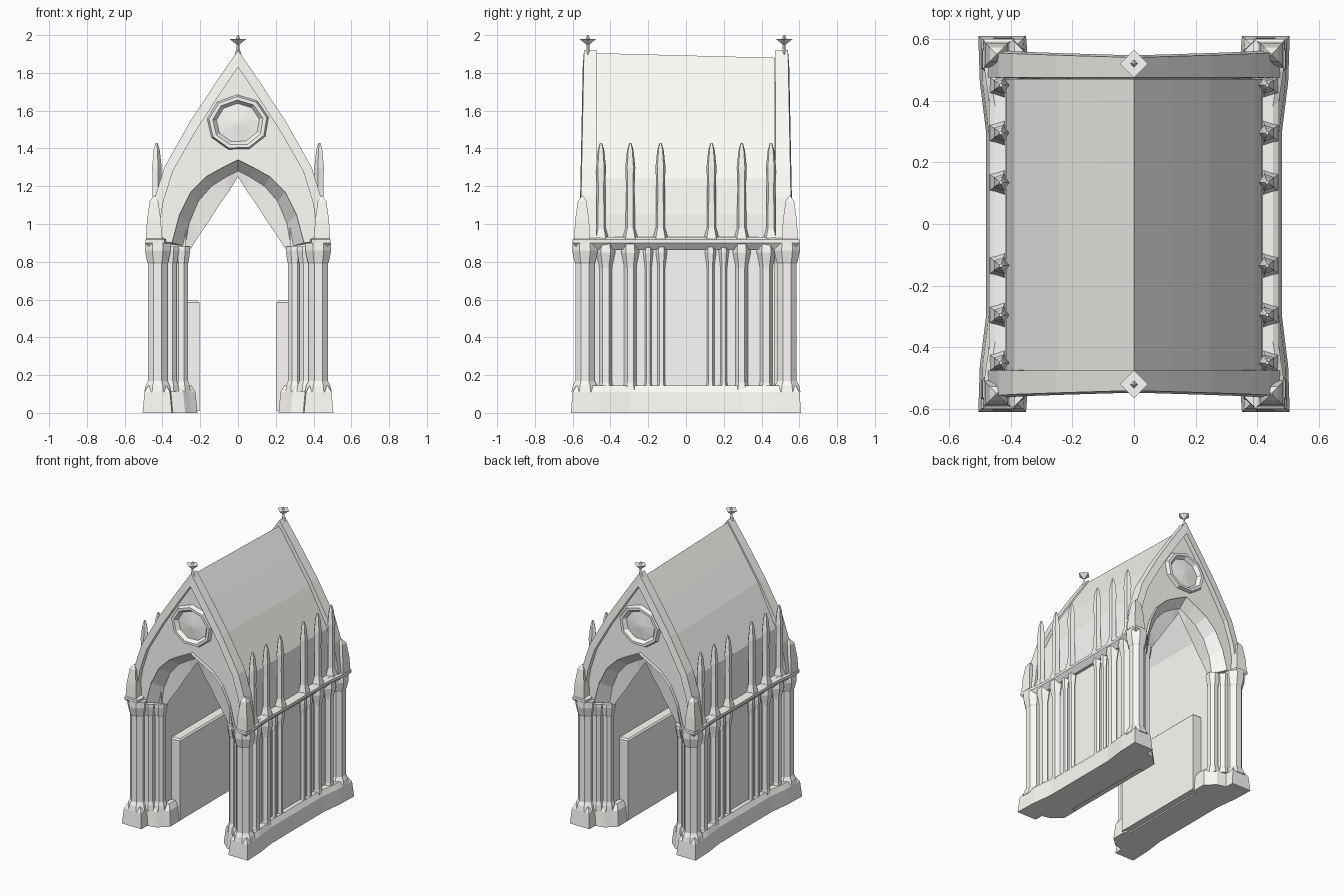
import bpy, bmesh, math

if "Cube" in bpy.data.objects:
    bpy.data.objects.remove(bpy.data.objects["Cube"])

stone = bpy.data.materials.new("pale_stone")
stone.diffuse_color = (1.0, 0.98, 0.95, 1)
stone.use_nodes = True
stone.node_tree.nodes["Principled BSDF"].inputs["Base Color"].default_value = stone.diffuse_color


def make(name, verts, faces, mirror=(False, False)):
    bm = bmesh.new()
    vs = [bm.verts.new(v) for v in verts]
    for f in faces:
        bm.faces.new([vs[i] for i in f])
    bmesh.ops.recalc_face_normals(bm, faces=bm.faces)
    me = bpy.data.meshes.new(name)
    bm.to_mesh(me)
    bm.free()
    me.materials.append(stone)
    ob = bpy.data.objects.new(name, me)
    bpy.context.collection.objects.link(ob)
    if any(mirror):
        m = ob.modifiers.new("mirror", 'MIRROR')
        m.use_axis = (mirror[0], mirror[1], False)
        m.use_mirror_merge = False
    return ob


def stack(name, loops, mirror=(False, False)):
    """Skin a list of closed loops that have equal point counts, and cap the ends."""
    n = len(loops[0])
    verts = [p for lp in loops for p in lp]
    faces = [(k * n + i, k * n + (i + 1) % n, (k + 1) * n + (i + 1) % n, (k + 1) * n + i)
             for k in range(len(loops) - 1) for i in range(n)]
    faces += [tuple(range(n)), tuple(range(len(verts) - n, len(verts)))]
    return make(name, verts, faces, mirror)


def turned(name, x, y, profile, n=6, mirror=(True, True), turn=0.5):
    """Faceted upright shaft from (radius, z) pairs."""
    loops = [[(x + r * math.cos(math.tau * (i + turn) / n),
               y + r * math.sin(math.tau * (i + turn) / n), z) for i in range(n)]
             for r, z in profile]
    return stack(name, loops, mirror)


def both_sides(half):
    """Reflect a base-to-apex half curve across x = 0."""
    return half + [(-x, z) for x, z in half[-2::-1]]


def footprint(name, half, levels):
    """Side-long slab: (x, y) half outline, reflected in y, at (z, inset) levels."""
    pts = half + [(x, -y) for x, y in half[::-1]]
    xs = [p[0] for p in pts]
    mid = (min(xs) + max(xs)) / 2
    loops = [[(x - d if x > mid else x + d, y - math.copysign(d, y), z) for x, y in pts]
             for z, d in levels]
    return stack(name, loops, (True, False))


# plinths, cornices and low inner benches
footprint("plinth", [(.48, .30), (.50, .46), (.505, .61), (.35, .61), (.345, .545),
                     (.28, .53), (.25, .50), (.215, .47), (.215, .36), (.25, .34)],
          [(0, 0), (.11, .010), (.145, .03)])
footprint("cornice", [(.47, .40), (.485, .50), (.49, .60), (.39, .60), (.38, .52), (.36, .4)],
          [(.865, .03), (.90, 0), (.918, 0), (.93, .02)])
footprint("inner_bench", [(.285, .37), (.205, .37)], [(.01, 0), (.585, 0), (.595, .01)])

# walls and pointed roof as one hollow shell
shell = both_sides([(.42, .1), (.42, .9), (.415, 1.05), (.388, 1.24),
                    (.245, 1.53), (.115, 1.73), (0, 1.90)])
inner = both_sides([(.275, .1), (.275, 1.2), (.14, 1.58), (0, 1.80)])
outline = shell + inner[::-1]
stack("wall_and_roof", [[(x, y, z - dz * (z > 1.5)) for x, z in outline]
                        for y, dz in ((-.49, -.005), (.47, .02))])

# gable: moulded section swept up to the apex
outer = both_sides([(.475, .91), (.44, 1.14), (.39, 1.30), (.255, 1.54), (.11, 1.76), (0, 1.92)])
rib = both_sides([(.43, .91), (.395, 1.12), (.345, 1.28), (.225, 1.49), (.095, 1.69), (0, 1.83)])
arch_out = both_sides([(.35, .90), (.31, 1.05), (.25, 1.17), (.17, 1.25), (.08, 1.30), (0, 1.34)])
arch_in = both_sides([(.28, .88), (.26, 1.0), (.21, 1.12), (.14, 1.2), (.06, 1.25), (0, 1.28)])
vault = both_sides([(.25, .87), (.2, .948), (.15, 1.02), (.1, 1.1), (.05, 1.17), (0, 1.25)])
section = [(outer, .475), (outer, .54), (rib, .545), (rib, .51), (arch_out, .51),
           (arch_out, .535), (arch_in, .475), (vault, .465)]
strips = [[(x, y + (.02 * (1.92 - z) if y > .5 else 0), z) for x, z in c] for c, y in section]
# each loop is one slice of the section, from the left foot to the right foot
stack("gable", [[s[i] for s in strips] for i in range(len(outer))], (False, True))

# rose window: faceted ring with a shallow boss
rose = [(.175, .49), (.155, .545), (.135, .545), (.115, .52), (.012, .53)]
stack("rose_window", [[(r * math.cos(math.tau * i / 9 + .2), y,
                        1.535 + .9 * r * math.sin(math.tau * i / 9 + .2)) for i in range(9)]
                      for r, y in rose], (False, True))

# clustered jamb columns with bases and capitals
for label, x, y, r, top in (("corner", .425, .535, .055, .90), ("middle", .36, .50, .038, .88),
                            ("inner", .30, .465, .038, .88)):
    turned(label + "_jamb_column", x, y,
           [(r * 1.4, .11), (r * 1.25, .145), (r, .17), (r, .79), (r * 1.1, .80),
            (r * 1.35, .86), (r * 1.3, top)], 8)

# side colonnettes below, pinnacles above
for y, r in ((.13, .020), (.20, .018), (.295, .032), (.425, .034)):
    turned("side_colonnette", .428, y,
           [(r * 1.3, .12), (r, .16), (r, .77), (r * 1.1, .79), (r * 1.5, .85), (r * 1.3, .90)])
for y in (.135, .295, .45):
    turned("side_pinnacle", .432, y,
           [(.044, .92), (.026, .98), (.024, 1.20), (.028, 1.30), (.018, 1.39), (.006, 1.43)], 5)
turned("corner_pinnacle", .445, .55, [(.06, .92), (.052, 1.02), (.032, 1.12), (.003, 1.15)], 4)

# roof finials: stem with a small flared flower
turned("finial", 0, .52, [(.022, 1.88), (.008, 1.93), (.008, 1.95), (.045, 1.98), (.012, 1.98),
                         (.003, 2.0)], 4, (False, True), 0)
